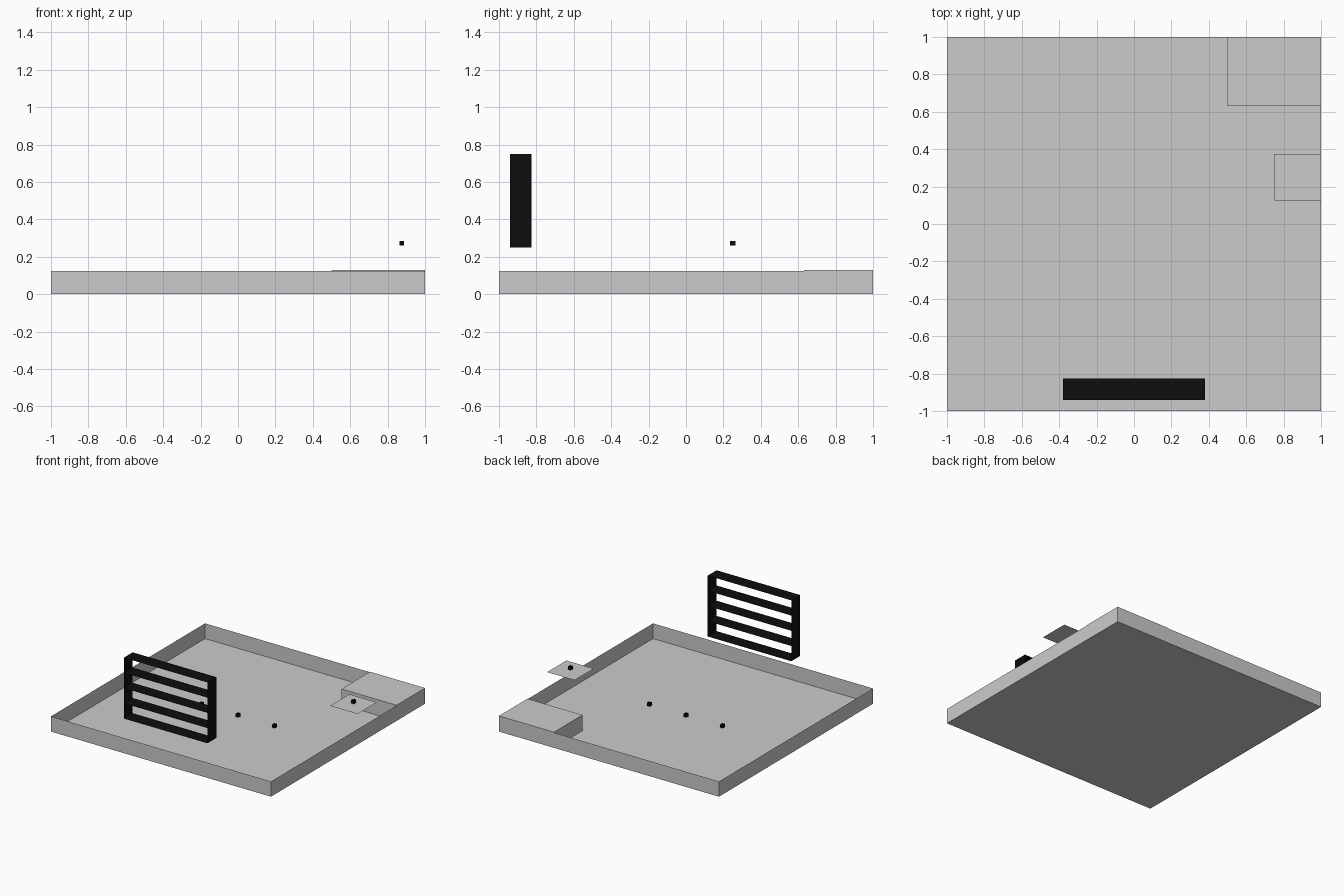
import bpy

if "Cube" in bpy.data.objects:
    bpy.data.objects.remove(bpy.data.objects["Cube"])

def material(name, v):
    m = bpy.data.materials.new(name)
    m.diffuse_color = (v, v, v, 1)
    m.use_nodes = True
    m.node_tree.nodes["Principled BSDF"].inputs["Base Color"].default_value = m.diffuse_color
    return m

GREY = material("light_grey", 0.6)
BLACK = material("black", 0.004)

# Corner order: bottom four counter-clockwise, then top four
SIDES = {"bottom": (3, 2, 1, 0), "top": (4, 5, 6, 7), "front": (0, 1, 5, 4),
         "right": (1, 2, 6, 5), "back": (2, 3, 7, 6), "left": (3, 0, 4, 7)}
WALLS = ("front", "right", "back", "left")

def shell(name, x, y, z, sides, mat):
    """Thin-walled box made only of the named sides."""
    (x0, x1), (y0, y1) = x, y
    verts = [(a, b, c) for c in z for a, b in ((x0, y0), (x1, y0), (x1, y1), (x0, y1))]
    faces = [SIDES[s] for s in sides]
    return build(name, verts, faces, mat)

def sheet(name, x, y, z, mat):
    verts = [(x[0], y[0], z), (x[1], y[0], z), (x[1], y[1], z), (x[0], y[1], z)]
    return build(name, verts, [(0, 1, 2, 3)], mat)

def build(name, verts, faces, mat):
    me = bpy.data.meshes.new(name)
    used = sorted({i for f in faces for i in f})
    remap = {v: i for i, v in enumerate(used)}
    me.from_pydata([verts[i] for i in used], [], [[remap[i] for i in f] for f in faces])
    me.materials.append(mat)
    ob = bpy.data.objects.new(name, me)
    bpy.context.collection.objects.link(ob)
    return ob

# Open tray with paper-thin walls
shell("tray", (-1, 1), (-1, 1), (0, 0.125), ("bottom",) + WALLS, GREY)

# Raised corner block
shell("corner_block", (0.5, 1), (0.63, 1), (0, 0.129), ("top",) + WALLS, GREY)

# Pads, each with a small open square ring above its centre
pads = [(-0.333, 0, 0.001), (0, 0, 0.001), (0.333, 0, 0.001), (0.875, 0.25, 0.25)]
for i, (x, y, z) in enumerate(pads):
    sheet(f"pad_{i}", (x - 0.125, x + 0.125), (y - 0.125, y + 0.125), z, GREY)
    shell(f"pad_ring_{i}", (x - 0.0125, x + 0.0125), (y - 0.0135, y + 0.0135),
          (z + 0.009, z + 0.035), WALLS, BLACK)

# Black rack: two side sheets, floor, lid and three shelves between
RX, RY = (-0.38, 0.38), (-0.94, -0.825)
shell("rack_frame", RX, RY, (0.25, 0.75), ("left", "right", "top", "bottom"), BLACK)
for i in range(1, 4):
    sheet(f"rack_shelf_{i}", RX, RY, 0.25 + 0.125 * i, BLACK)
